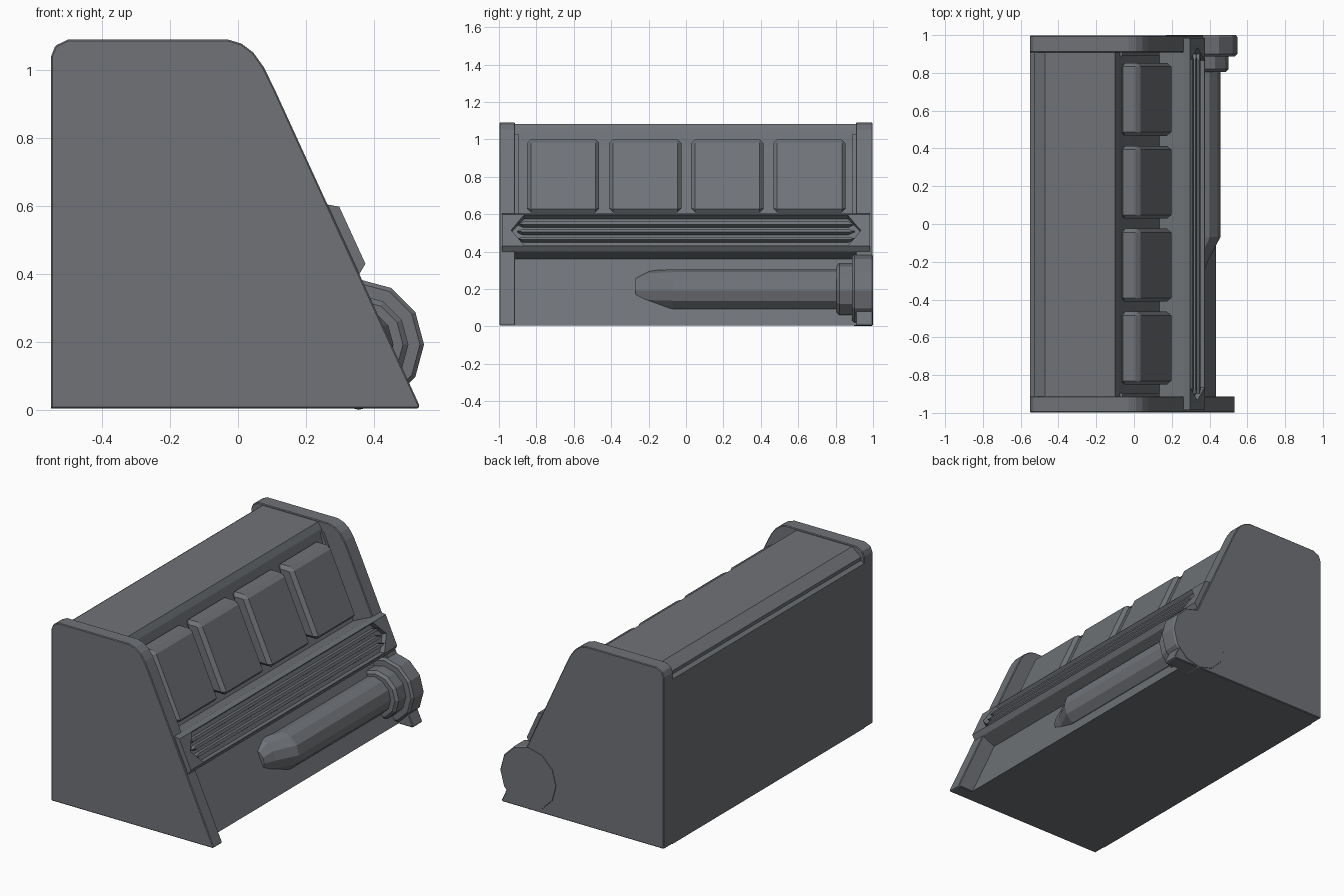
import bpy, bmesh, math
from mathutils import Vector

cube = bpy.data.objects.get("Cube")
if cube:
    bpy.data.objects.remove(cube)

grey = bpy.data.materials.new("slate_grey")
grey.use_nodes = True
COLOUR = (0.16, 0.17, 0.185, 1)
grey.diffuse_color = COLOUR
grey.node_tree.nodes["Principled BSDF"].inputs["Base Color"].default_value = COLOUR


def loft(name, rings, bevel=0.0):
    """Skin a list of matching rings, cap both ends, optionally bevel."""
    bm = bmesh.new()
    loops = [[bm.verts.new(p) for p in ring] for ring in rings]
    for a, b in zip(loops, loops[1:]):
        for i in range(len(a)):
            j = (i + 1) % len(a)
            bm.faces.new((a[i], a[j], b[j], b[i]))
    bm.faces.new(loops[0])
    bm.faces.new(loops[-1])
    bmesh.ops.recalc_face_normals(bm, faces=bm.faces)
    mesh = bpy.data.meshes.new(name)
    bm.to_mesh(mesh)
    bm.free()
    mesh.materials.append(grey)
    obj = bpy.data.objects.new(name, mesh)
    bpy.context.collection.objects.link(obj)
    if bevel:
        mod = obj.modifiers.new("edge", "BEVEL")
        mod.width = bevel
        mod.segments = 1
        mod.limit_method = "ANGLE"
        mod.angle_limit = math.radians(40)
    return obj


def prism(name, profile, y0, y1, bevel=0.0):
    return loft(name, [[(x, y, z) for x, z in profile] for y in (y0, y1)], bevel)


SLOPE = 0.458
up = Vector((-SLOPE, 1)).normalized()
out = Vector((up.y, -up.x))


def on_slope(s, n):
    """Point s along the sloped edge from its foot and n outward from it."""
    return Vector((0.54, 0)) + up * s + out * n


def line(offset, z):
    return (offset - SLOPE * z, z)


# End plates with rounded top corners
plate = [(-0.55, 0.005), (-0.55, 1.04), (-0.537, 1.072), (-0.5, 1.09),
         (-0.03, 1.09), (0.01, 1.078), (0.045, 1.052), (0.075, 1.01),
         line(0.54, 0.95), line(0.54, 0.012), (0.53, 0.005)]
prism("front_end_plate", plate, -0.998, -0.913, 0.009)
prism("back_end_plate", plate, 0.908, 0.998, 0.009)

# Main body with recessed sloping face
body = [(-0.55, 0.005), (-0.55, 1.0), (-0.53, 1.015), (-0.53, 1.035),
        (-0.47, 1.082), (-0.1, 1.082), line(0.4, 1.045), line(0.385, 0.96),
        line(0.385, 0.5), line(0.437, 0.45), line(0.437, 0.005)]
prism("body", body, -0.92, 0.915)

# Side rails framing the recess
rail = [line(0.36, 0.6), line(0.41, 0.6), line(0.41, 1.03), line(0.36, 1.03)]
for side, y0, y1 in (("front", -0.915, -0.895), ("back", 0.89, 0.91)):
    prism(side + "_recess_rail", rail, y0, y1)

# Four raised panels
panel = [line(0.36, 0.61), line(0.485, 0.61), line(0.485, 1.0), line(0.38, 1.0)]
for i in range(4):
    y = -0.657 + i * 0.439
    prism(f"panel_{i + 1}", panel, y - 0.193, y + 0.193, 0.02)

# Cross band with pointed groove
band_profile = [on_slope(*p) for p in ((0.44, -0.17), (0.44, 0), (0.46, 0.029),
                                       (0.645, 0.029), (0.665, 0), (0.665, -0.17))]
band = prism("cross_band", band_profile, -0.985, 0.985)


def strip(name, s0, s1, n0, n1, half, taper, shrink=0.0):
    """Long six-sided bar lying on the slope, pointed at both ends."""
    mid = (s0 + s1) / 2
    outline = [(s0, -half + taper), (mid, -half), (s1, -half + taper),
               (s1, half - taper), (mid, half), (s0, half - taper)]
    rings = []
    for n, k in ((n0, 1), (n1, 1 - shrink)):
        ring = []
        for s, y in outline:
            p = on_slope(mid + (s - mid) * k, n)
            ring.append((p.x, y, p.y))
        rings.append(ring)
    return loft(name, rings)


cutter = strip("groove_cutter", 0.472, 0.633, 0.0, 0.04, 0.935, 0.07, -0.15)
cutter.hide_render = True
mod = band.modifiers.new("groove", "BOOLEAN")
mod.operation = "DIFFERENCE"
mod.solver = "EXACT"
mod.object = cutter
bpy.context.view_layer.objects.active = band
bpy.ops.object.modifier_apply(modifier="groove")
bpy.data.objects.remove(cutter)

# Ridges inside the groove
for i in range(3):
    s = 0.508 + i * 0.0445
    strip(f"groove_ridge_{i + 1}", s - 0.017, s + 0.017, -0.01, 0.022, 0.9, 0.03, 0.5)


# Side cylinder: cap, collar and slanted barrel
def ring(y, r, shift=0.0):
    return [(0.355 + shift + r * math.cos(math.tau * i / 12), y,
             0.193 + r * math.sin(math.tau * i / 12)) for i in range(12)]


loft("cylinder_cap", [ring(0.888, 0.18), ring(0.9, 0.192),
                      ring(0.99, 0.192), ring(1.0, 0.185)])
loft("cylinder_collar", [ring(0.805, 0.13), ring(0.82, 0.146), ring(0.9, 0.146)])
loft("cylinder_barrel", [ring(-0.27, 0.07, -0.06), ring(-0.2, 0.105, -0.07),
                         ring(-0.07, 0.112, -0.01), ring(0.85, 0.112, -0.01)])
